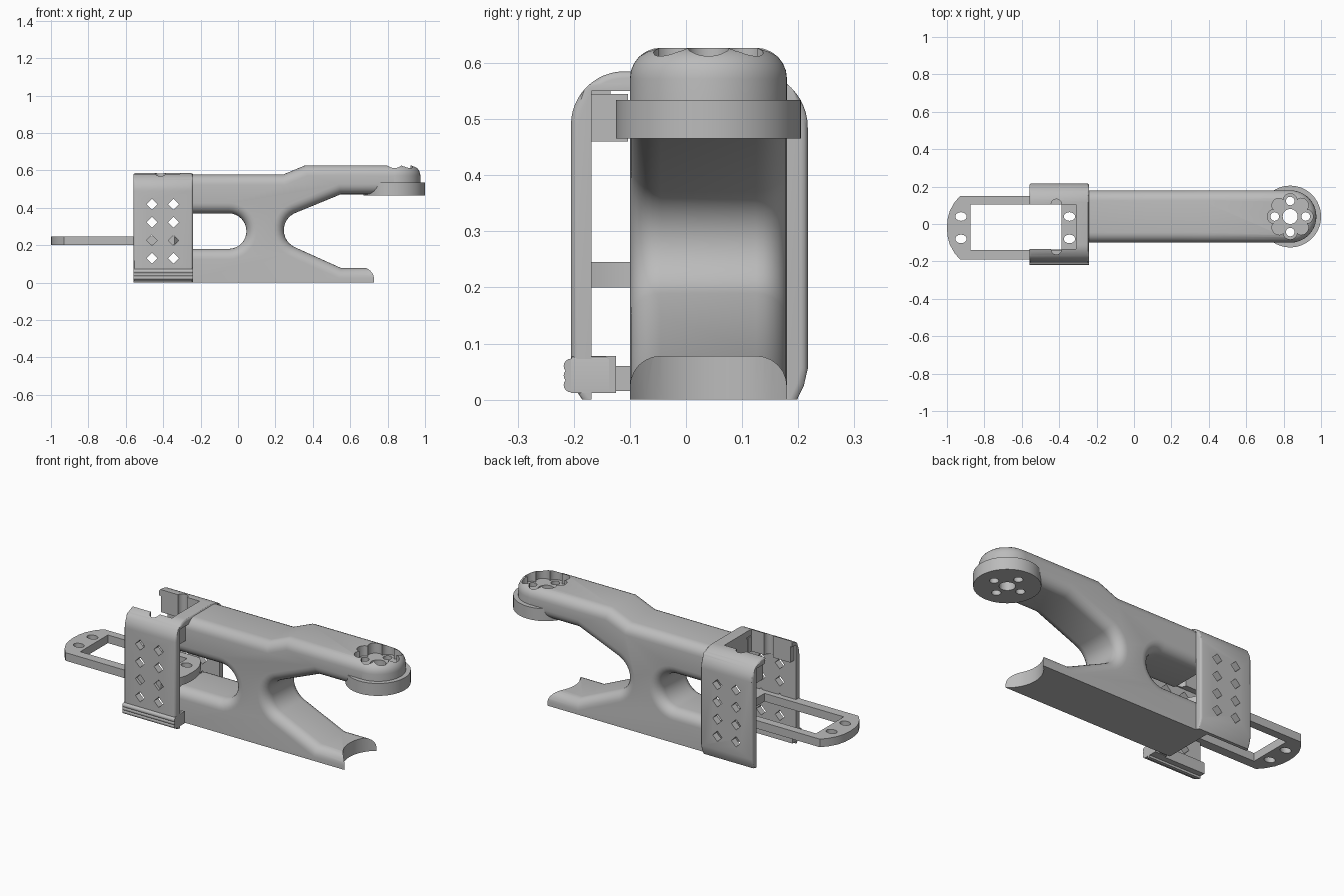
import bpy, bmesh
from math import sin, cos, radians, pi
from mathutils import Vector

cube = bpy.data.objects.get("Cube")
if cube:
    bpy.data.objects.remove(cube, do_unlink=True)

grey = bpy.data.materials.new("plain_grey")
grey.use_nodes = True
GREY = (0.5, 0.5, 0.5, 1)
grey.diffuse_color = GREY
for node in grey.node_tree.nodes:
    if node.type == 'BSDF_PRINCIPLED':
        node.inputs["Base Color"].default_value = GREY


def arc(cx, cy, r, a0, a1, n=12, ry=None):
    """Points on an arc, angles in degrees."""
    ry = ry or r
    steps = [radians(a0 + (a1 - a0) * i / n) for i in range(n + 1)]
    return [(cx + r * cos(a), cy + ry * sin(a)) for a in steps]


def circle(cx, cy, r, n=32, ry=None):
    return arc(cx, cy, r, 0, 360, n, ry)[:-1]


def rect(x0, x1, y0, y1):
    return [(x0, y0), (x1, y0), (x1, y1), (x0, y1)]


def add_prism(bm, pts, axis, lo, hi):
    """Extrude a flat outline along an axis."""
    place = {'x': lambda p: (lo, p[0], p[1]),
             'y': lambda p: (p[0], lo, p[1]),
             'z': lambda p: (p[0], p[1], lo)}[axis]
    step = Vector([(hi - lo) * (axis == a) for a in 'xyz'])
    face = bm.faces.new([bm.verts.new(place(p)) for p in pts])
    new = bmesh.ops.extrude_face_region(bm, geom=[face])["geom"]
    verts = [g for g in new if isinstance(g, bmesh.types.BMVert)]
    bmesh.ops.translate(bm, verts=verts, vec=step)


def build(name, prisms, bevel=0, rule=None, segments=6):
    """Make an object of prisms; bevel the edges picked by rule."""
    bm = bmesh.new()
    for p in prisms:
        add_prism(bm, *p)
    bmesh.ops.recalc_face_normals(bm, faces=bm.faces)
    if bevel:
        edges = [e for e in bm.edges if rule(e.verts[0].co, e.verts[1].co)]
        bmesh.ops.bevel(bm, geom=edges, offset=bevel, segments=segments,
                        profile=0.5, affect='EDGES', clamp_overlap=False)
    mesh = bpy.data.meshes.new(name)
    bm.to_mesh(mesh)
    bm.free()
    mesh.materials.append(grey)
    obj = bpy.data.objects.new(name, mesh)
    bpy.context.collection.objects.link(obj)
    return obj


def select(obj):
    bpy.ops.object.select_all(action='DESELECT')
    obj.select_set(True)
    bpy.context.view_layer.objects.active = obj


def cut(obj, prisms):
    """Subtract each prism in turn."""
    for p in prisms:
        cutter = build("cutter", [p])
        cutter.hide_render = True
        mod = obj.modifiers.new("cut", 'BOOLEAN')
        mod.operation, mod.solver, mod.object = 'DIFFERENCE', 'EXACT', cutter
        select(obj)
        bpy.ops.object.modifier_apply(modifier=mod.name)
        bpy.data.objects.remove(cutter, do_unlink=True)


# Shared measurements
TIP_X, MID_Y, HALF = 0.835, 0.04, 0.14
FILLET = 0.055
LEFT, RIGHT, BAND = -0.56, -0.24, -0.31

# Forked arm: side profile extruded across, rounded except along the base
arm_profile = (
    [(BAND, 0), (0.8, 0), (0.8, 0.078), (0.55, 0.078)]
    + arc(0.345, 0.28, 0.1, 245, 115)
    + [(0.55, 0.472), (TIP_X, 0.472), (TIP_X, 0.627), (0.36, 0.627),
       (0.24, 0.577), (BAND, 0.577), (BAND, 0.37)]
    + arc(-0.05, 0.275, 0.095, 90, -90, 16)
    + [(BAND, 0.18)])


def arm_rim(a, b):
    side = abs(a.y - b.y) < 1e-4
    base = a.z < 1e-4 or b.z < 1e-4
    end = abs(a.x - b.x) < 1e-4 and (abs(a.x - BAND) < 1e-3 or a.x > 0.7)
    return side and not base and not end


arm = build("forked_arm", [(arm_profile, 'y', MID_Y - HALF, MID_Y + HALF)],
            FILLET, arm_rim)

# Rounded tip of the upper fork
tip = build("arm_tip", [(circle(TIP_X, MID_Y, HALF, 64), 'z', 0.472, 0.627)],
            FILLET, lambda a, b: a.z > 0.6 and b.z > 0.6)

# Round disc under the tip
disc = build("tip_disc",
             [(circle(TIP_X, MID_Y, 0.165, 64), 'z', 0.465, 0.534)])

# Flower-shaped recess and screw holes
flower = []
for i in range(96):
    a = 2 * pi * i / 96
    r = 0.095 + 0.027 * abs(cos(4 * a)) ** 0.6
    flower.append((TIP_X + r * cos(a), MID_Y + r * sin(a)))
holes = [(circle(TIP_X, MID_Y, 0.04), 'z', 0.4, 0.7)]
for i in range(4):
    a = i * pi / 2
    holes.append((circle(TIP_X + 0.083 * cos(a), MID_Y + 0.083 * sin(a),
                         0.023, 20), 'z', 0.4, 0.7))
recess = (flower, 'z', 0.57, 0.7)
cut(arm, [(circle(TIP_X, MID_Y, 0.177, 64), 'z', -0.1, 0.2), recess] + holes)
cut(tip, [recess] + holes)
cut(disc, holes)

# Bracket: bent strip with two walls joined over the top
bracket_profile = (
    [(0.18, 0), (0.198, 0), (0.21, 0.025), (0.217, 0.055)]
    + arc(0.117, 0.485, 0.1, 0, 90)
    + arc(-0.11, 0.49, 0.095, 90, 180)
    + [(-0.205, 0.03), (-0.185, 0), (-0.168, 0),
       (-0.168, 0.55), (0.18, 0.55)])


def bracket_rim(a, b):
    outer = all(v.y > 0.19 or v.y < -0.18 or v.z > 0.56 for v in (a, b))
    return outer and abs(a.x - b.x) < 1e-4


bracket = build("bracket", [(bracket_profile, 'x', LEFT, RIGHT)],
                0.012, bracket_rim, 3)
screw_cuts = [(circle(-0.415, y, 0.028, 24), 'z', 0.4, 0.7)
              for y in (-0.135, 0.105)]
diamonds = [(circle(x, z, 0.029, 4), 'y', -0.3, 0.3)
            for x in (-0.46, -0.345) for z in (0.13, 0.225, 0.322, 0.418)]
cut(bracket, [(rect(-0.7, BAND, -0.135, 0.105), 'z', 0.5, 0.7)]
    + screw_cuts + diamonds)

# Screw bosses under the top lips
for name, y0, y1 in (("front_boss", -0.17, -0.135), ("back_boss", 0.105, 0.182)):
    boss = build(name, [(rect(LEFT + 0.012, BAND, y0, y1), 'z', 0.46, 0.552)])
    cut(boss, screw_cuts)
build("band_block", [(rect(BAND, RIGHT - 0.01, -0.17, -0.103), 'z', 0.46, 0.545)])

# Ribbed latch along the lower front edge
build("latch_bar", [(rect(LEFT, RIGHT, -0.205, -0.137), 'z', 0.012, 0.078)],
      0.006, lambda a, b: a.z > 0.05 and b.z > 0.05, 2)
build("latch_ribs", [(circle(-0.205, z, 0.013, 16), 'x', LEFT, RIGHT)
                     for z in (0.026, 0.043, 0.06)])
build("latch_block", [(rect(BAND, RIGHT, -0.14, -0.125), 'z', 0.012, 0.078)])
build("latch_tab", [(rect(BAND, -0.265, -0.13, -0.095), 'z', 0.015, 0.06)])

# Flat mounting frame with rounded ends, a window and four oval holes
FRAME_X, FRAME_Y = -0.635, -0.02
half_end = [(0.295, -0.17), (0.325, -0.135), (0.35, -0.09), (0.362, -0.045),
            (0.365, 0), (0.362, 0.045), (0.35, 0.09), (0.325, 0.135),
            (0.295, 0.17)]
outline = ([(FRAME_X + x, FRAME_Y + y) for x, y in half_end]
           + [(FRAME_X - x, FRAME_Y - y) for x, y in half_end])
frame = build("mounting_frame", [(outline, 'z', 0.2, 0.245)])
ovals = [(circle(FRAME_X + sx * 0.29, FRAME_Y + sy * 0.06, 0.03, 24, 0.023),
          'z', 0.1, 0.3) for sx in (-1, 1) for sy in (-1, 1)]
cut(frame, [(rect(-0.875, -0.387, -0.138, 0.105), 'z', 0.1, 0.3)] + ovals)

# Smooth curved faces, keep corners crisp
for obj in list(bpy.context.collection.objects):
    if obj.type == 'MESH' and grey.name in obj.data.materials:
        select(obj)
        bpy.ops.object.shade_smooth_by_angle(angle=radians(30))
